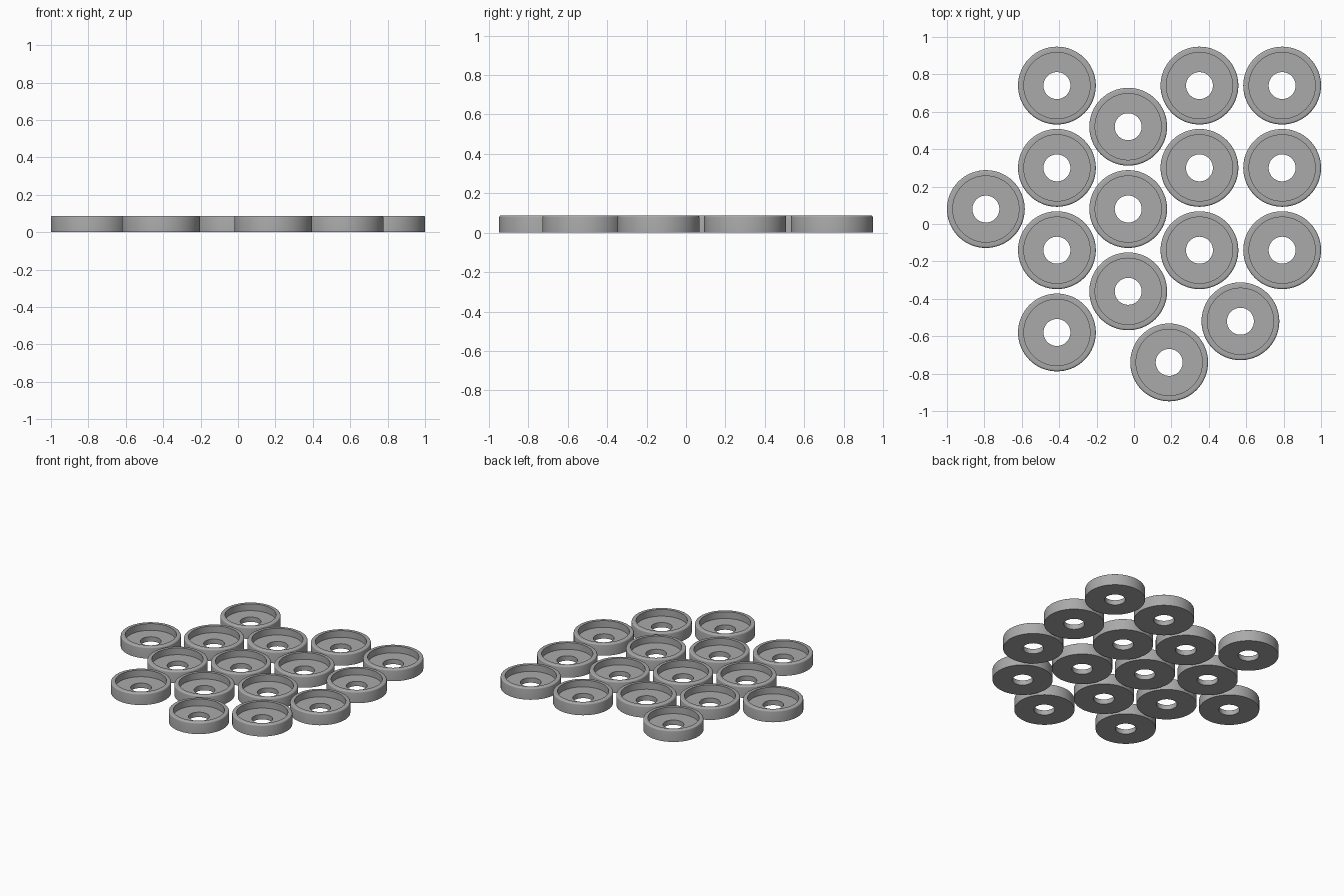
import bpy
import bmesh
import math

if "Cube" in bpy.data.objects:
    bpy.data.objects.remove(bpy.data.objects["Cube"])

SEGMENTS = 64
HEIGHT = 0.088
OUTER, POCKET, HOLE = 0.208, 0.177, 0.072
FLOOR = 0.037
FILLET = 0.010

grey = bpy.data.materials.new("plain_grey")
grey.diffuse_color = (0.40, 0.40, 0.40, 1.0)
grey.use_nodes = True
grey.node_tree.nodes["Principled BSDF"].inputs["Base Color"].default_value = grey.diffuse_color

# Cup cross-section (radius, height): hole, base, outer wall, rounded rim, pocket
profile = [(HOLE, FLOOR), (HOLE, 0.0), (OUTER, 0.0)]
for i in range(5):
    a = math.pi / 2 * i / 4
    profile.append((OUTER - FILLET + FILLET * math.cos(a),
                    HEIGHT - FILLET + FILLET * math.sin(a)))
profile += [(POCKET, HEIGHT), (POCKET, FLOOR)]

# Revolve the closed cross-section into a ring-shaped cup
bm = bmesh.new()
rings = []
for s in range(SEGMENTS):
    a = 2 * math.pi * s / SEGMENTS
    rings.append([bm.verts.new((r * math.cos(a), r * math.sin(a), z)) for r, z in profile])
n = len(profile)
for s in range(SEGMENTS):
    here, after = rings[s], rings[(s + 1) % SEGMENTS]
    for i in range(n):
        j = (i + 1) % n
        bm.faces.new((here[i], after[i], after[j], here[j]))
bmesh.ops.recalc_face_normals(bm, faces=bm.faces)
cup_mesh = bpy.data.meshes.new("ring_cup")
bm.to_mesh(cup_mesh)
bm.free()
cup_mesh.materials.append(grey)
cup_mesh.polygons.foreach_set("use_smooth", [True] * len(cup_mesh.polygons))
cup_mesh.set_sharp_from_angle(angle=math.radians(30))

# Staggered columns of cups: x position and the y positions in it
columns = [
    (-0.792, [0.08]),
    (-0.412, [0.74, 0.30, -0.14, -0.58]),
    (-0.031, [0.52, 0.08, -0.36]),
    (0.350, [0.74, 0.30, -0.14]),
    (0.792, [0.74, 0.30, -0.14]),
    (0.188, [-0.74]),
    (0.569, [-0.52]),
]
for c, (x, ys) in enumerate(columns):
    for r, y in enumerate(ys):
        cup = bpy.data.objects.new(f"ring_cup_{c + 1}_{r + 1}", cup_mesh)
        cup.location = (x, y, 0)
        bpy.context.collection.objects.link(cup)
